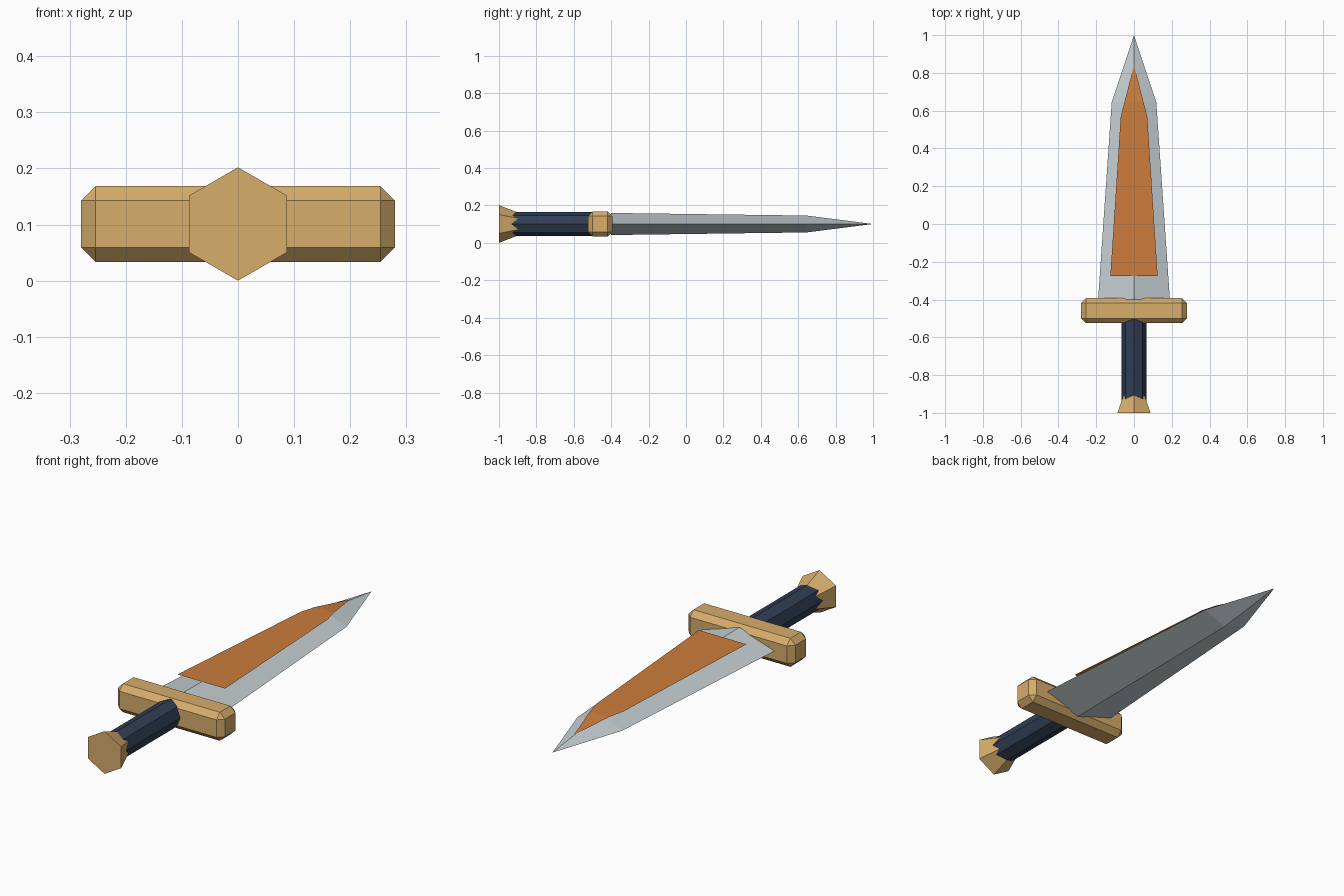
import bpy, bmesh, math
from mathutils import Matrix, Vector

if "Cube" in bpy.data.objects:
    bpy.data.objects.remove(bpy.data.objects["Cube"])

Z = 0.101  # height of the dagger's long axis


def material(name, r, g, b):
    lin = [((c / 255 + 0.055) / 1.055) ** 2.4 for c in (r, g, b)]
    m = bpy.data.materials.new(name)
    m.diffuse_color = (*lin, 1)
    m.use_nodes = True
    m.node_tree.nodes["Principled BSDF"].inputs["Base Color"].default_value = m.diffuse_color
    return m


gold = material("gold", 214, 173, 107)
steel = material("steel", 196, 206, 210)
orange = material("orange", 204, 125, 60)
navy = material("navy", 48, 62, 84)


def finish(name, bm, mat):
    bmesh.ops.recalc_face_normals(bm, faces=bm.faces)
    me = bpy.data.meshes.new(name)
    bm.to_mesh(me)
    bm.free()
    me.materials.append(mat)
    ob = bpy.data.objects.new(name, me)
    bpy.context.collection.objects.link(ob)
    return ob


def prism(name, sides, r0, r1, y0, y1, mat):
    """Tapered prism along y with one corner pointing straight up."""
    bm = bmesh.new()
    rings = []
    for r, y in ((r0, y0), (r1, y1)):
        angles = [2 * math.pi * i / sides for i in range(sides)]
        rings.append([bm.verts.new((r * math.sin(a), y, Z + r * math.cos(a))) for a in angles])
    for i in range(sides):
        j = (i + 1) % sides
        bm.faces.new((rings[0][i], rings[0][j], rings[1][j], rings[1][i]))
    for ring in rings:
        bm.faces.new(ring)
    return finish(name, bm, mat)


# Grip and flared pommel
prism("grip", 8, 0.065, 0.065, -0.95, -0.47, navy)
prism("pommel", 6, 0.101, 0.05, -1.0, -0.87, gold)

# Chamfered cross guard
bm = bmesh.new()
size = Matrix.Diagonal((0.56, 0.132, 0.135, 1))
bmesh.ops.create_cube(bm, size=1, matrix=Matrix.Translation((0, -0.459, Z)) @ size)
bmesh.ops.bevel(bm, geom=bm.edges[:], offset=0.026, segments=1, affect='EDGES')
finish("cross_guard", bm, gold)

# Blade: diamond sections running to a point
bm = bmesh.new()
sections = [(-0.40, 0.19, 0.059), (0.645, 0.118, 0.045)]
rings = [[bm.verts.new(p) for p in ((w, y, Z), (0, y, Z + h), (-w, y, Z), (0, y, Z - h))]
         for y, w, h in sections]
tip = bm.verts.new((0, 1.0, Z))
for i in range(4):
    j = (i + 1) % 4
    bm.faces.new((rings[0][i], rings[0][j], rings[1][j], rings[1][i]))
    bm.faces.new((rings[1][i], rings[1][j], tip))
bm.faces.new(rings[0])
finish("blade", bm, steel)

# Flat inlay plate resting on the upper ridge
bm = bmesh.new()
a, b, c, d, e = [bm.verts.new(p) for p in (
    (-0.125, -0.275, Z + 0.060), (0.125, -0.275, Z + 0.060),
    (0.07, 0.57, Z + 0.049), (-0.07, 0.57, Z + 0.049), (0, 0.84, Z + 0.023))]
bm.faces.new((a, b, c, d))
bm.faces.new((d, c, e))
# keep the nose of the plate clear of the ridge where the blade starts to taper
bmesh.ops.bisect_plane(bm, geom=bm.verts[:] + bm.edges[:] + bm.faces[:],
                       plane_co=Vector((0, 0.645, 0)), plane_no=Vector((0, 1, 0)))
for v in bm.verts:
    if abs(v.co.y - 0.645) < 1e-4:
        v.co.z = Z + 0.0475
finish("blade_inlay", bm, orange)
for f in bpy.data.objects["blade_inlay"].data.polygons:
    if f.normal.z < 0:
        bpy.data.objects["blade_inlay"].data.flip_normals()
        break
